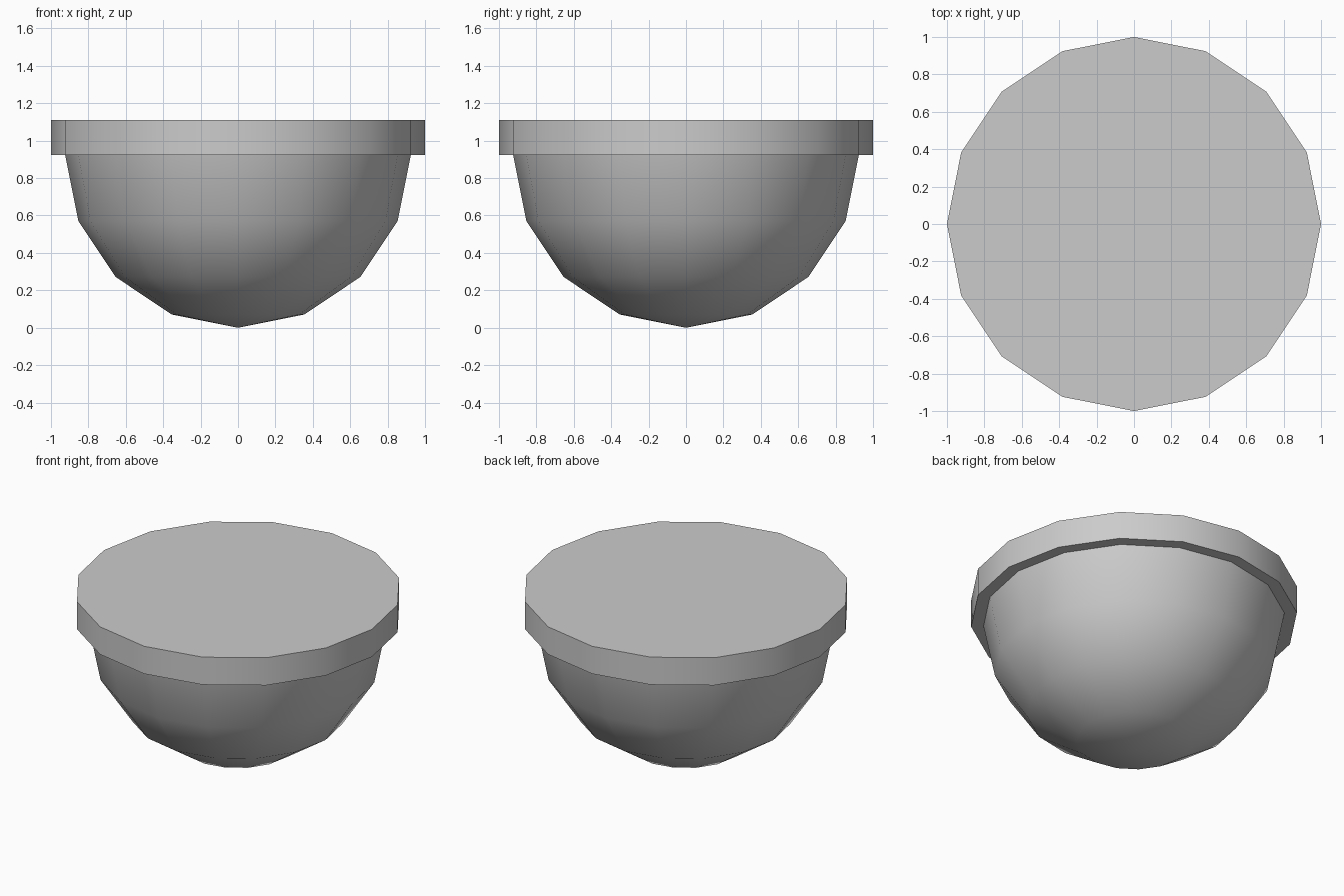
import bpy, bmesh, math

if "Cube" in bpy.data.objects:
    bpy.data.objects.remove(bpy.data.objects["Cube"])

SIDES = 16
R = 0.924      # bowl radius, also the height of its centre
TOP = 1.11     # top of the rim


def lathe(name, profile):
    """Spin an (r, z) profile round z; r = 0 points become poles, open ends get a cap."""
    bm = bmesh.new()
    rings = []
    for r, z in profile:
        if r < 1e-6:
            rings.append([bm.verts.new((0, 0, z))] * SIDES)
        else:
            rings.append([bm.verts.new((r * math.cos(2 * math.pi * i / SIDES),
                                        r * math.sin(2 * math.pi * i / SIDES), z))
                          for i in range(SIDES)])
    for a, b in zip(rings, rings[1:]):
        for i in range(SIDES):
            j = (i + 1) % SIDES
            quad = list(dict.fromkeys((a[i], a[j], b[j], b[i])))
            bm.faces.new(quad)
    bm.faces.new(rings[-1])
    bmesh.ops.recalc_face_normals(bm, faces=bm.faces)
    mesh = bpy.data.meshes.new(name)
    bm.to_mesh(mesh)
    bm.free()
    obj = bpy.data.objects.new(name, mesh)
    bpy.context.collection.objects.link(obj)
    bpy.ops.object.select_all(action='DESELECT')
    obj.select_set(True)
    bpy.context.view_layer.objects.active = obj
    bpy.ops.object.shade_smooth_by_angle(angle=math.radians(30))
    return obj


# Half-sphere bowl in four steps, then the overhanging rim with its flat lid
bowl = [(R * math.sin(k * math.pi / 8), R - R * math.cos(k * math.pi / 8))
        for k in range(5)]
lathe("rimmed_bowl", bowl + [(1.0, R), (1.0, TOP)])
